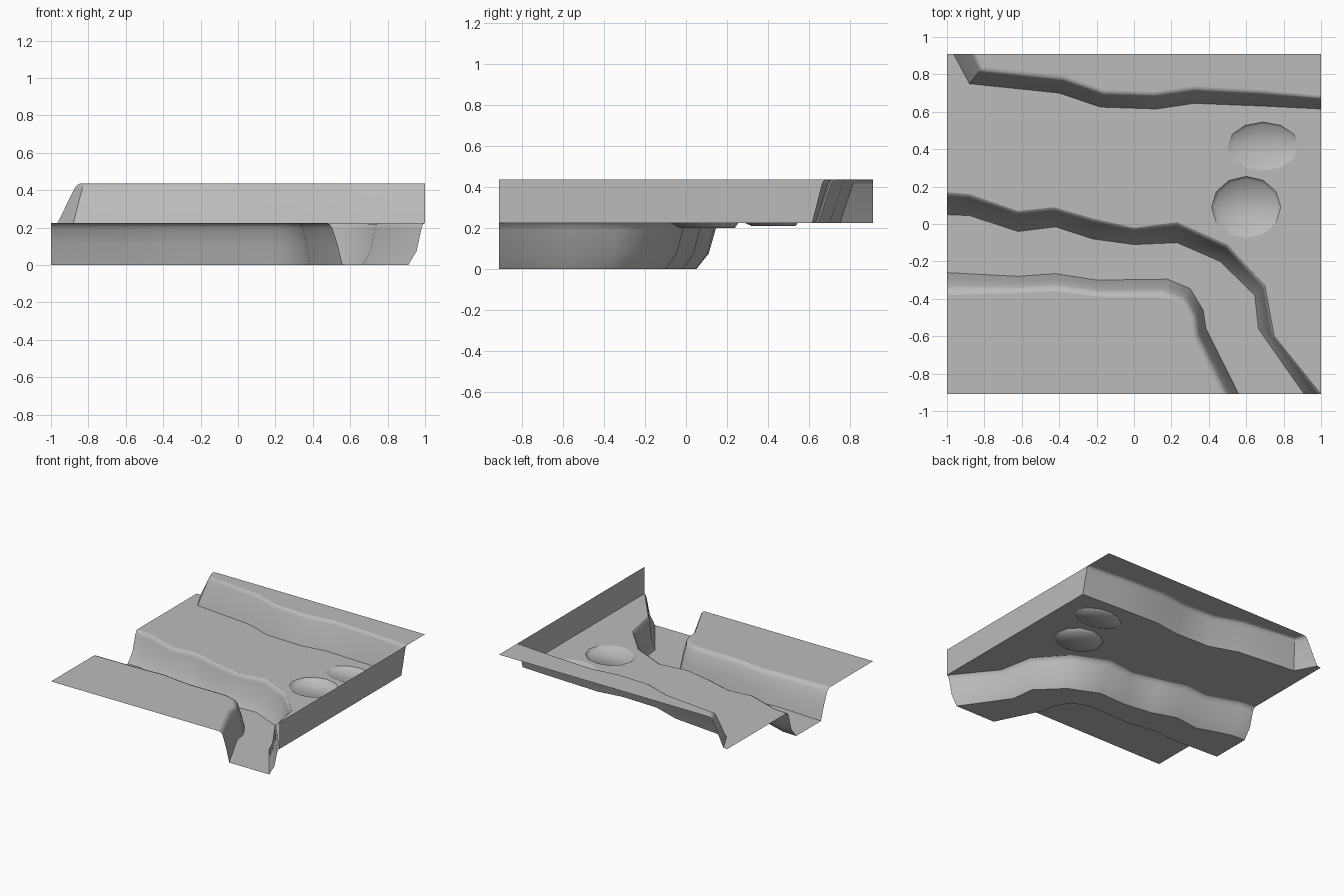
import bpy, bmesh, math
from mathutils import Vector
from mathutils.geometry import tessellate_polygon

if "Cube" in bpy.data.objects:
    bpy.data.objects.remove(bpy.data.objects["Cube"])

stone = bpy.data.materials.new("stone grey")
stone.use_nodes = True
GREY = (0.5, 0.5, 0.5, 1)
stone.diffuse_color = GREY
stone.node_tree.nodes["Principled BSDF"].inputs["Base Color"].default_value = GREY

BED, FLOOR, TOP = 0.0, 0.225, 0.437
EDGE_X, EDGE_Y = 1.0, 0.91


def make(name, verts, faces, smooth=None):
    mesh = bpy.data.meshes.new(name)
    mesh.from_pydata(verts, [], faces)
    bm = bmesh.new()
    bm.from_mesh(mesh)
    bmesh.ops.recalc_face_normals(bm, faces=bm.faces)
    if sum(f.normal.z * f.calc_area() for f in bm.faces) < 0:
        bmesh.ops.reverse_faces(bm, faces=bm.faces)
    bm.to_mesh(mesh)
    bm.free()
    mesh.materials.append(stone)
    obj = bpy.data.objects.new(name, mesh)
    bpy.context.collection.objects.link(obj)
    if smooth:
        bpy.ops.object.select_all(action='DESELECT')
        obj.select_set(True)
        bpy.context.view_layer.objects.active = obj
        bpy.ops.object.shade_smooth_by_angle(angle=math.radians(smooth))
    return obj


def sheet(name, loops, z):
    """Flat ground inside the first loop, with the other loops as holes."""
    loops = [[Vector((x, y, z)) for x, y in loop] for loop in loops]
    make(name, [v for loop in loops for v in loop], tessellate_polygon(loops))


def bank(name, foot, crest, low, high, profile):
    """Slope lofted from a foot line to a crest line through profile steps (t, rise)."""
    verts = []
    for t, rise in profile:
        for a, b in zip(foot, crest):
            x, y = Vector(a).lerp(Vector(b), t)
            verts.append((x, y, low + (high - low) * rise))
    n = len(foot)
    faces = [(r * n + i, r * n + i + 1, (r + 1) * n + i + 1, (r + 1) * n + i)
             for r in range(len(profile) - 1) for i in range(n - 1)]
    make(name, verts, faces, 50)


def ring(cx, cy, rx, ry, n=12):
    return [(cx + rx * math.cos(math.tau * i / n), cy + ry * math.sin(math.tau * i / n))
            for i in range(n)]


# Foot and crest lines of the back cliff
cliff_foot = [(-.965, .91), (-.88, .75), (-.4, .7), (-.18, .625),
              (.12, .615), (.32, .645), (.7, .63), (1, .615)]
cliff_crest = [(-.83, .91), (-.81, .84), (-.37, .79), (-.16, .715),
               (.11, .705), (.32, .735), (.68, .715), (1, .685)]

# Foot and crest lines of the two river banks
north_foot = [(-1, .05), (-.88, .045), (-.62, -.04), (-.42, -.015), (-.22, -.08), (0, -.11),
              (.23, -.1), (.46, -.2), (.645, -.38), (.665, -.56), (.91, -.91)]
north_crest = [(-1, .17), (-.88, .16), (-.62, .07), (-.43, .09), (-.22, .03), (0, -.02),
               (.23, .01), (.5, -.11), (.7, -.33), (.75, -.6), (1, -.91)]
south_foot = [(-1, -.26), (-.62, -.28), (-.42, -.265), (-.2, -.3), (.18, -.295),
              (.3, -.345), (.37, -.46), (.385, -.56), (.56, -.91)]
south_crest = [(-1, -.38), (-.62, -.37), (-.42, -.36), (-.17, -.39), (.14, -.39),
               (.25, -.42), (.31, -.5), (.32, -.6), (.47, -.91)]

rounded = [(0, 0), (.68, .88), (.78, .96), (.88, .99), (1, 1)]
bank("back_cliff", cliff_foot, cliff_crest, FLOOR, TOP, rounded)
bank("north_river_bank", north_foot, north_crest, BED, FLOOR,
     [(0, 0), (.5, .33), (.78, .85), (.88, .97), (1, 1)])
bank("south_river_bank", south_foot, south_crest, BED, FLOOR,
     [(0, 0), (.3, .48), (.62, .88), (.78, .97), (1, 1)])

# Shallow ponds: rim, steep lip and sunken bed
ponds = [("front_pond", .6, .09, .185, .165, .024),
         ("back_pond", .69, .415, .19, .13, .015)]
rims = []
for name, cx, cy, rx, ry, depth in ponds:
    rim = ring(cx, cy, rx, ry)
    bed = ring(cx, cy + ry * .08, rx * .87, ry * .82)
    n = len(rim)
    rims.append(rim)
    verts = [(x, y, FLOOR) for x, y in rim] + [(x, y, FLOOR - depth) for x, y in bed]
    faces = [(i, (i + 1) % n, n + (i + 1) % n, n + i) for i in range(n)]
    make(name, verts, faces + [tuple(range(n, 2 * n))], 60)

# Flat ground levels
sheet("plateau", [cliff_crest + [(EDGE_X, EDGE_Y)]], TOP)
sheet("middle_ground", [cliff_foot + north_crest[::-1] + [(-EDGE_X, EDGE_Y)]] + rims, FLOOR)
sheet("river_bed", [north_foot + south_foot[::-1]], BED)
sheet("front_ground", [south_crest + [(-EDGE_X, -EDGE_Y)]], FLOOR)

# Upright side wall, ending against the cliff slope
slope = [(cliff_foot[-1][1] + t * (cliff_crest[-1][1] - cliff_foot[-1][1]),
          FLOOR + rise * (TOP - FLOOR)) for t, rise in rounded]
outline = [(-EDGE_Y, FLOOR)] + slope + [(-EDGE_Y, TOP)]
make("side_wall", [(EDGE_X, y, z) for y, z in outline], [tuple(range(len(outline)))])
